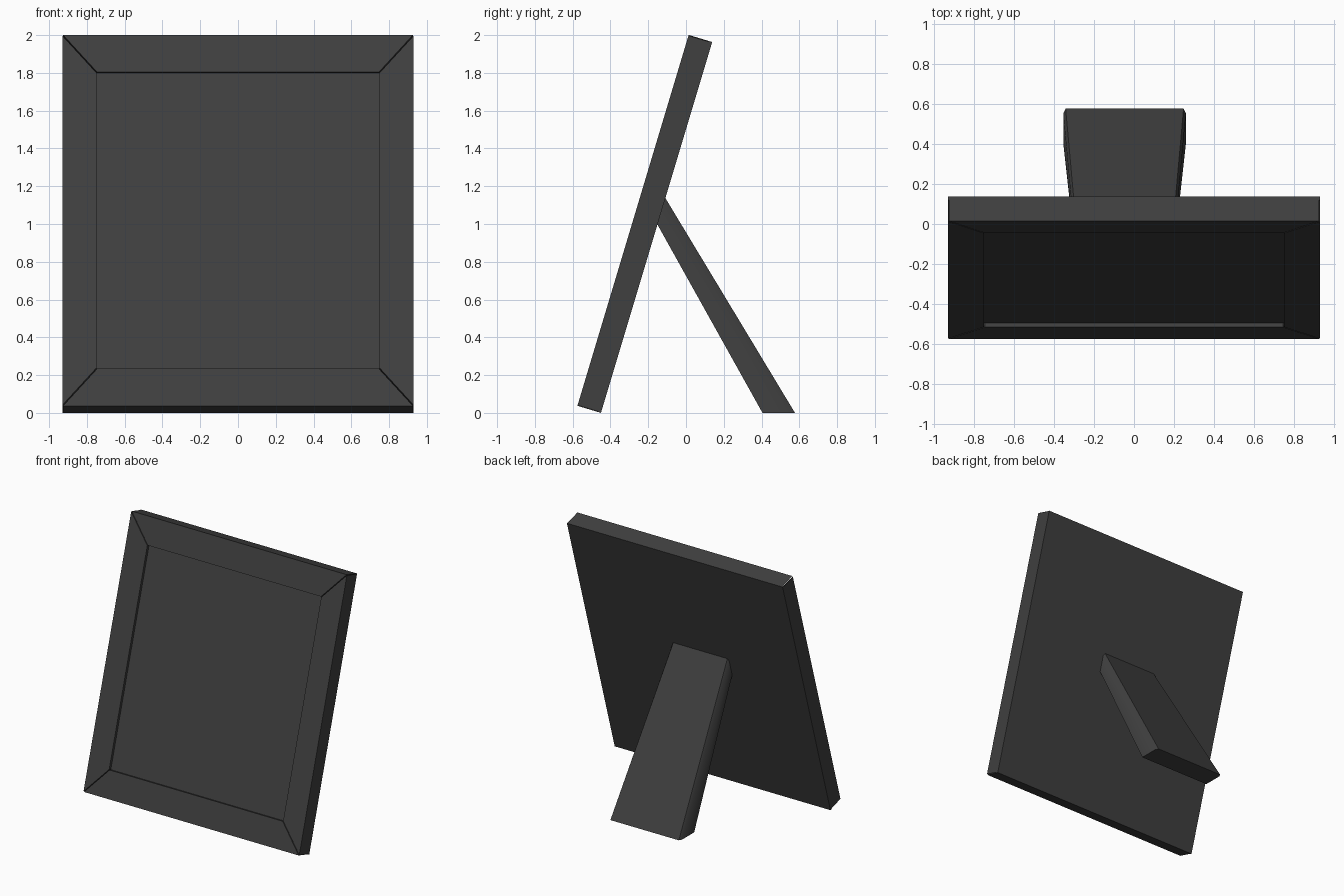
import bpy, bmesh, math
from mathutils import Matrix, Vector

if "Cube" in bpy.data.objects:
    bpy.data.objects.remove(bpy.data.objects["Cube"], do_unlink=True)

# Single dark grey finish
grey = bpy.data.materials.new("dark_grey")
grey.use_nodes = True
colour = (0.05, 0.05, 0.05, 1)
grey.diffuse_color = colour
bsdf = next(n for n in grey.node_tree.nodes if n.type == 'BSDF_PRINCIPLED')
bsdf.inputs["Base Color"].default_value = colour

# Frame dimensions: half width, height and depth before leaning back
HALF, HEIGHT, DEPTH = 0.93, 2.05, 0.13
INNER, RIM = 0.75, 0.205
BACK, RECESS, GAP = 0.02, 0.022, 0.004
LEAN = math.atan(0.3)
lean = Matrix.Translation((0, -0.575, DEPTH * math.sin(LEAN))) @ Matrix.Rotation(-LEAN, 4, 'X')


def prism(name, first, second, matrix=Matrix()):
    """Solid between two matching outlines."""
    bm = bmesh.new()
    a = [bm.verts.new(p) for p in first]
    b = [bm.verts.new(p) for p in second]
    bm.faces.new(a)
    bm.faces.new(b[::-1])
    for i in range(len(a)):
        j = (i + 1) % len(a)
        bm.faces.new((a[i], b[i], b[j], a[j]))
    bmesh.ops.recalc_face_normals(bm, faces=bm.faces)
    bm.transform(matrix)
    mesh = bpy.data.meshes.new(name)
    bm.to_mesh(mesh)
    bm.free()
    mesh.materials.append(grey)
    obj = bpy.data.objects.new(name, mesh)
    bpy.context.collection.objects.link(obj)
    return obj


def slab(name, outline, front, back):
    """Plate in the leaning frame, from one depth to another."""
    return prism(name, [(x, front, z) for x, z in outline],
                 [(x, back, z) for x, z in outline], lean)


def rectangle(half, low, high):
    return [Vector(p) for p in ((-half, low), (half, low), (half, high), (-half, high))]


# Four mitred rails with a hairline gap at each corner
outer = rectangle(HALF, 0, HEIGHT)
inner = rectangle(INNER, RIM, HEIGHT - RIM)
for i, side in enumerate(("bottom", "left", "top", "right")):
    j = (i + 1) % 4
    step = (outer[j] - outer[i]).normalized() * GAP
    slab(side + "_rail", [outer[i] + step, outer[j] - step, inner[j] - step, inner[i] + step],
         0, DEPTH - BACK)

# Recessed picture panel and full-size backing board
slab("picture_panel", inner, RECESS, DEPTH - BACK)
slab("backing_board", outer, DEPTH - BACK, DEPTH)

# Tapered easel leg, set slightly off centre and wider at the foot
CENTRE = -0.047


def section(half, front, back):
    """Cross-section of the leg with its rear corners chamfered."""
    (fy, fz), (by, bz) = front, back
    cy, cz = by + (fy - by) * 0.14, bz + (fz - bz) * 0.14
    chamfer = 0.012
    points = ((-half, fy, fz), (half, fy, fz), (half, cy, cz),
              (half - chamfer, by, bz), (chamfer - half, by, bz), (-half, cy, cz))
    return [(x + CENTRE, y, z) for x, y, z in points]


leg = prism("support_leg", section(0.245, (-0.153, 1.0), (-0.111, 1.14)),
            section(0.307, (0.405, 0), (0.577, 0)))
bpy.context.view_layer.objects.active = leg
leg.select_set(True)
bpy.ops.object.shade_smooth_by_angle(angle=math.radians(50))
